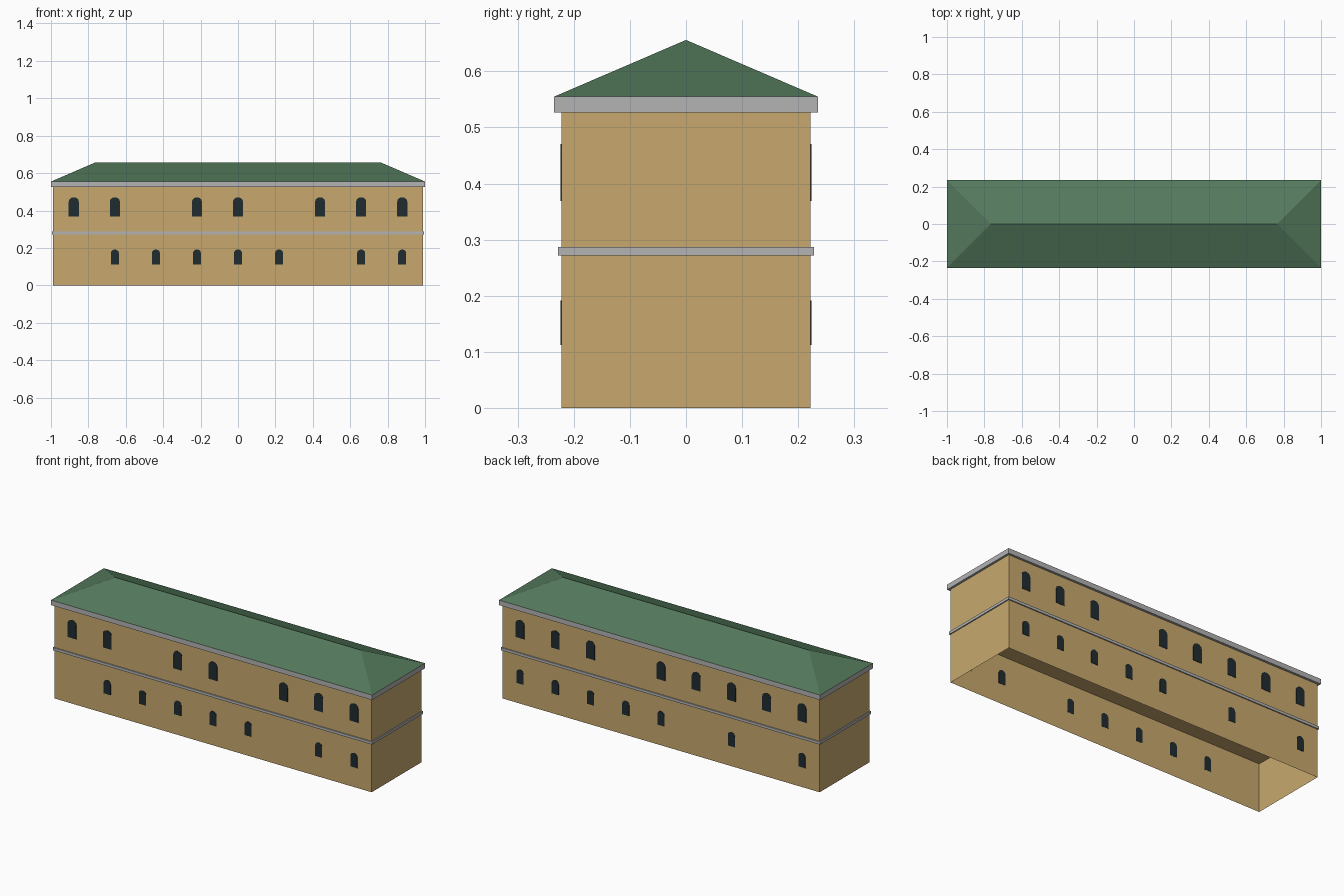
import bpy, bmesh, math

if "Cube" in bpy.data.objects:
    bpy.data.objects.remove(bpy.data.objects["Cube"])

def material(name, rgb):
    m = bpy.data.materials.new(name)
    lin = [((c / 255 + 0.055) / 1.055) ** 2.4 for c in rgb]
    m.diffuse_color = (*lin, 1)
    m.use_nodes = True
    m.node_tree.nodes["Principled BSDF"].inputs["Base Color"].default_value = m.diffuse_color
    return m

SAND = material("sand_wall", (200, 169, 110))
STONE = material("grey_stone", (179, 179, 181))
GREEN = material("green_roof", (84, 121, 92))
DARK = material("dark_glass", (32, 44, 48))

def make(name, bm, mat):
    bmesh.ops.recalc_face_normals(bm, faces=bm.faces)
    me = bpy.data.meshes.new(name)
    bm.to_mesh(me)
    bm.free()
    me.materials.append(mat)
    ob = bpy.data.objects.new(name, me)
    bpy.context.collection.objects.link(ob)
    return ob

def ring(bm, hx, hy, z):
    return [bm.verts.new((x, y, z)) for x, y in ((-hx, -hy), (hx, -hy), (hx, hy), (-hx, hy))]

def bridge(bm, a, b):
    for i in range(len(a)):
        j = (i + 1) % len(a)
        bm.faces.new((a[i], a[j], b[j], b[i]))

def box(name, hx, hy, z0, z1, mat, bottom=True):
    bm = bmesh.new()
    lo, hi = ring(bm, hx, hy, z0), ring(bm, hx, hy, z1)
    bridge(bm, lo, hi)
    bm.faces.new(hi)
    if bottom:
        bm.faces.new(lo)
    return make(name, bm, mat)

WX, WY = 0.988, 0.222          # half size of the walls

# Storeys: the lower one is open underneath
box("lower_walls", WX, WY, 0, 0.272, SAND, bottom=False)
box("upper_walls", WX, WY, 0.273, 0.53, SAND)

# Belt course: a hollow band round the walls
bm = bmesh.new()
rings = [ring(bm, WX + o, WY + o, z) for o, z in
         ((0, 0.272), (0.006, 0.272), (0.006, 0.287), (0, 0.287))]
for k in range(4):
    bridge(bm, rings[k], rings[(k + 1) % 4])
make("belt_course", bm, STONE)

# Cornice under the eaves
box("cornice", 1.0, 0.235, 0.527, 0.555, STONE)

# Hipped roof
bm = bmesh.new()
a, b, c, d = ring(bm, 1.0, 0.235, 0.555)
l, r = bm.verts.new((-0.765, 0, 0.656)), bm.verts.new((0.765, 0, 0.656))
for f in ((a, b, r, l), (b, c, r), (c, d, l, r), (d, a, l), (d, c, b, a)):
    bm.faces.new(f)
make("hipped_roof", bm, GREEN)

# Arched windows as thin plates on the long walls
def windows(name, side, slots, hw, z0, z1, rise):
    bm = bmesh.new()
    outline = [(-hw, z0), (hw, z0)]
    outline += [(hw * math.cos(t * math.pi / 6), z1 - rise + rise * math.sin(t * math.pi / 6))
                for t in range(7)]
    for s in slots:
        inner, outer = ([bm.verts.new((s * 0.2195 + x, side * y, z)) for x, z in outline]
                        for y in (WY - 0.001, WY + 0.002))
        bridge(bm, inner, outer)
        bm.faces.new(outer)
        bm.faces.new(inner[::-1])
    make(name, bm, DARK)

UPPER = (0.027, 0.369, 0.471, 0.023)
LOWER = (0.0215, 0.112, 0.192, 0.019)
windows("front_upper_windows", -1, (-4, -3, -1, 0, 2, 3, 4), *UPPER)
windows("front_lower_windows", -1, (-3, -2, -1, 0, 1, 3, 4), *LOWER)
windows("back_upper_windows", 1, (-4, -3, -2, -1, 0, 2, 3, 4), *UPPER)
windows("back_lower_windows", 1, (-4, -2, 0, 1, 2, 3, 4), *LOWER)
